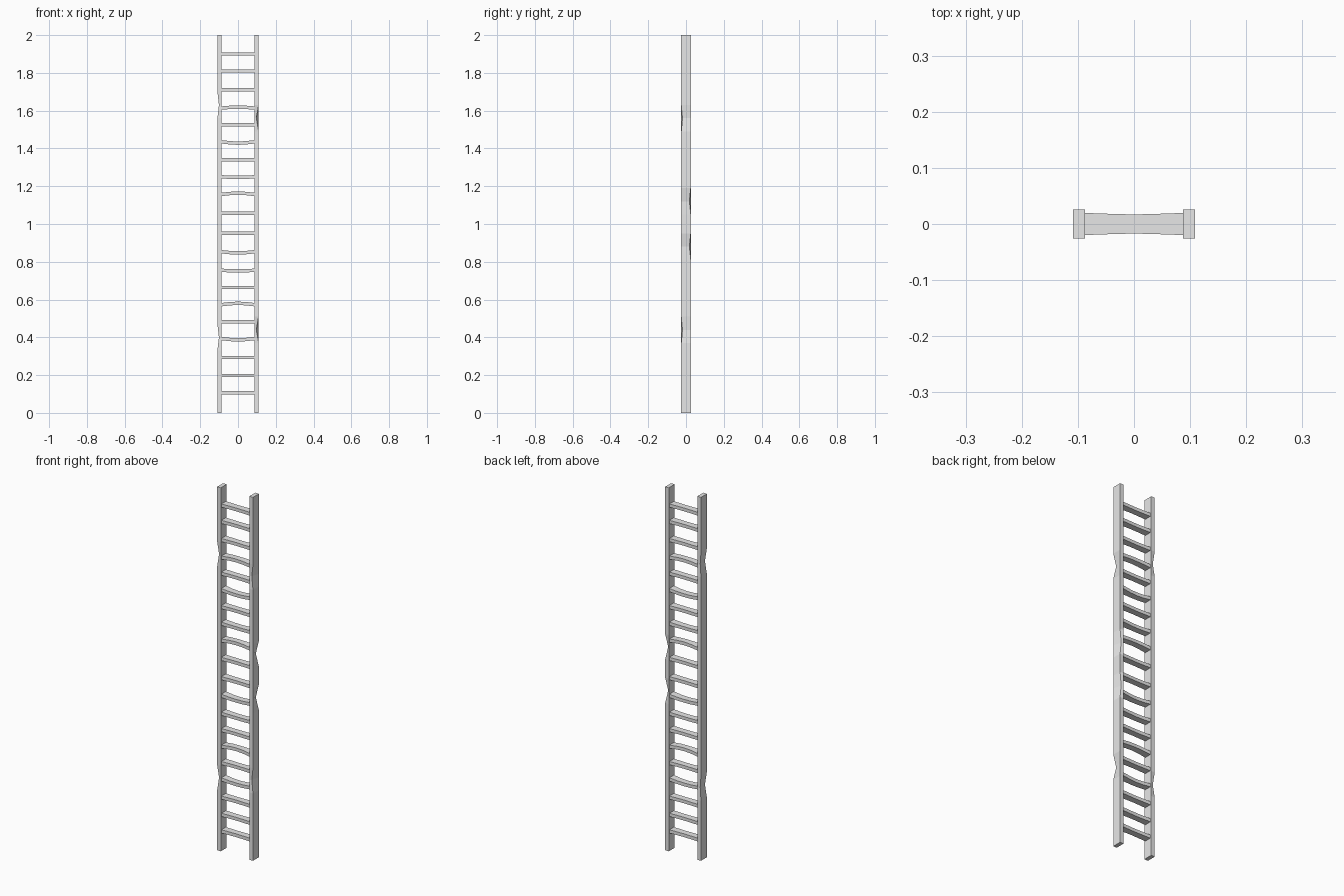
import bpy
import bmesh

cube = bpy.data.objects.get("Cube")
if cube:
    bpy.data.objects.remove(cube, do_unlink=True)

grey = bpy.data.materials.new("plain grey")
grey.use_nodes = True
grey.diffuse_color = (0.8, 0.8, 0.8, 1)
grey.node_tree.nodes["Principled BSDF"].inputs["Base Color"].default_value = (0.8, 0.8, 0.8, 1)


def loft(name, rings):
    """Join four-cornered rings into a closed flat-shaded bar."""
    bm = bmesh.new()
    loops = [[bm.verts.new(p) for p in ring] for ring in rings]
    for a, b in zip(loops, loops[1:]):
        for i in range(4):
            j = (i + 1) % 4
            bm.faces.new((a[i], a[j], b[j], b[i]))
    bm.faces.new(loops[0])
    bm.faces.new(loops[-1])
    bmesh.ops.recalc_face_normals(bm, faces=bm.faces)
    mesh = bpy.data.meshes.new(name)
    bm.to_mesh(mesh)
    bm.free()
    mesh.materials.append(grey)
    obj = bpy.data.objects.new(name, mesh)
    bpy.context.collection.objects.link(obj)


def rail(name, side, chips):
    """Upright with worn notches; chips are (height, front depth, back depth)."""
    inner, outer, half = 0.087, 0.109, 0.0255
    levels = [(0, 0, 0)]
    for z, front, back in chips:
        levels += [(z - 0.07, 0, 0), (z, front, back), (z + 0.07, 0, 0)]
    levels.append((2, 0, 0))
    rings = []
    for z, front, back in levels:
        rings.append([
            (side * inner, -half, z),
            (side * (outer - front), -half + front * 0.6, z),
            (side * (outer - back), half - back * 0.6, z),
            (side * inner, half, z)])
    loft(name, rings)


# Uprights
rail("left_rail", 1, [(0.44, 0.012, 0), (0.88, 0, 0.013), (1.12, 0, 0.013), (1.56, 0.012, 0)])
rail("right_rail", -1, [(0.40, 0.008, 0.008), (1.63, 0.008, 0.008)])

# Rungs: height and bend of the middle
rungs = [(0.107, 0), (0.198, 0), (0.293, 0), (0.394, -0.007), (0.483, 0),
         (0.572, 0.008), (0.664, 0), (0.755, -0.003), (0.854, -0.007), (0.95, 0),
         (1.056, 0), (1.156, 0.007), (1.25, -0.003), (1.341, 0), (1.436, -0.008),
         (1.525, 0), (1.613, 0.006), (1.71, 0), (1.81, 0), (1.90, 0)]
for n, (z, bend) in enumerate(rungs, 1):
    rings = []
    for x, rise, depth in ((-0.095, 0, 0.02), (-0.04, 0.8, 0.018), (0, 1, 0.017),
                           (0.04, 0.8, 0.018), (0.095, 0, 0.02)):
        c = z + bend * rise
        t = 0.009
        rings.append([(x, -depth, c - t), (x, depth, c - t),
                      (x, depth, c + t), (x, -depth, c + t)])
    loft(f"rung_{n}", rings)
